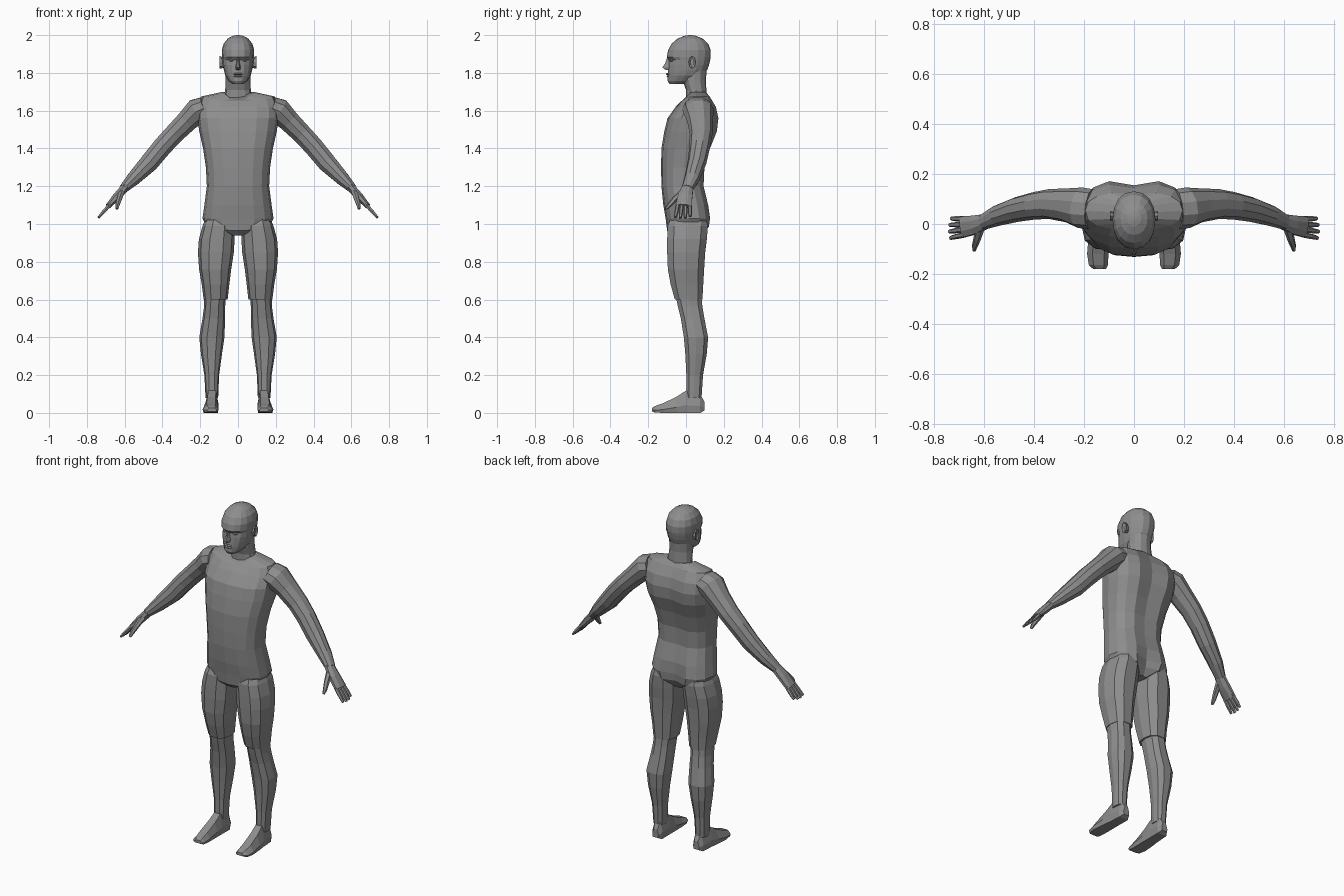
import bpy, bmesh, math
from mathutils import Vector

grey = bpy.data.materials.new("matte_grey")
grey.diffuse_color = (0.27, 0.27, 0.27, 1)


def loft(name, rings, mirror=False):
    """Skin a list of equal-length point rings, closing both ends."""
    bm = bmesh.new()
    rows = [[bm.verts.new(p) for p in ring] for ring in rings]
    n = len(rows[0])
    for a, b in zip(rows, rows[1:]):
        for i in range(n):
            j = (i + 1) % n
            bm.faces.new((a[i], a[j], b[j], b[i]))
    bm.faces.new(rows[0][::-1])
    bm.faces.new(rows[-1])
    bmesh.ops.recalc_face_normals(bm, faces=bm.faces)
    mesh = bpy.data.meshes.new(name)
    bm.to_mesh(mesh)
    bm.free()
    mesh.materials.append(grey)
    obj = bpy.data.objects.new(name, mesh)
    bpy.context.collection.objects.link(obj)
    if mirror:
        mod = obj.modifiers.new("mirror", 'MIRROR')
        mod.use_axis = (True, False, False)
        mod.use_mirror_merge = False
    return obj


def power(v, p):
    return math.copysign(abs(v) ** p, v)


def oval(z, x0, x1, yf, yb, n=16, p=0.8, drop=0.0, groove=0.0):
    """Level ring; drop lowers its front, groove dents the middle of its back."""
    pts = []
    for i in range(n):
        a = 2 * math.pi * i / n
        c, s = math.cos(a), math.sin(a)
        x = (x0 + x1) / 2 + (x1 - x0) / 2 * power(c, p)
        y = (yf + yb) / 2 + (yb - yf) / 2 * power(s, p)
        if s > 0.99:
            y -= groove
        pts.append(Vector((x, y, z - drop * max(0, -s) ** 2)))
    return pts


def limb(name, path, n=8, mirror=True):
    """Tube along (x, y, z, radius across, radius along y)."""
    rings = []
    for i, (x, y, z, r, ry) in enumerate(path):
        a, b = path[max(i - 1, 0)], path[min(i + 1, len(path) - 1)]
        t = (Vector(b[:3]) - Vector(a[:3])).normalized()
        across = Vector((0, 1, 0)).cross(t).normalized()
        along = t.cross(across)
        rings.append([Vector((x, y, z))
                      + across * r * math.cos(2 * math.pi * (k + 0.5) / n)
                      + along * ry * math.sin(2 * math.pi * (k + 0.5) / n)
                      for k in range(n)])
    return loft(name, rings, mirror)


# torso: height, half width, front, back, front drop, spine groove
torso = [
    (0.94, 0.045, -0.075, 0.08, 0, 0), (0.985, 0.165, -0.10, 0.128, 0.02, 0.03),
    (1.03, 0.188, -0.108, 0.135, 0, 0.03), (1.10, 0.178, -0.12, 0.125, 0, 0.015),
    (1.20, 0.165, -0.13, 0.10, 0, 0.012), (1.30, 0.17, -0.132, 0.105, 0, 0.015),
    (1.40, 0.185, -0.13, 0.135, 0, 0.022), (1.49, 0.205, -0.115, 0.172, 0, 0.025),
    (1.56, 0.215, -0.098, 0.18, 0, 0.025), (1.62, 0.215, -0.055, 0.165, 0, 0.02),
    (1.675, 0.195, -0.025, 0.13, 0.025, 0.01), (1.70, 0.08, -0.01, 0.105, 0.045, 0)]
loft("torso", [oval(z, -w, w, f, b, 16, 0.8, d, g) for z, w, f, b, d, g in torso])

# neck
neck = [(1.66, 0.078, 0.0, 0.11), (1.71, 0.068, 0.0, 0.108),
        (1.76, 0.065, -0.018, 0.105), (1.82, 0.065, -0.02, 0.11)]
loft("neck", [oval(z, -w, w, f, b, 12, 0.95) for z, w, f, b in neck])

# head: height, half width, front, back, eye socket depth
head = [
    (1.742, 0.03, -0.088, -0.01, 0), (1.758, 0.05, -0.098, 0.05, 0),
    (1.785, 0.067, -0.097, 0.09, 0), (1.815, 0.075, -0.095, 0.112, 0),
    (1.842, 0.08, -0.094, 0.122, 0.002), (1.868, 0.083, -0.094, 0.128, 0.009),
    (1.884, 0.085, -0.102, 0.131, 0), (1.92, 0.086, -0.095, 0.131, 0),
    (1.955, 0.076, -0.076, 0.117, 0), (1.982, 0.054, -0.044, 0.087, 0),
    (1.996, 0.028, -0.01, 0.053, 0), (2.0, 0.008, 0.014, 0.03, 0)]
rings = []
for z, w, f, b, socket in head:
    ring = oval(z, -w, w, f, b, 16, 0.92)
    for p in ring:
        if p.y < -0.04 and 0.015 < abs(p.x) < 0.07:
            p.y += socket
    rings.append(ring)
loft("head", rings)

# nose, lips and chin details
nose = [(1.88, 0.008, -0.101), (1.85, 0.011, -0.111), (1.828, 0.017, -0.125),
        (1.816, 0.014, -0.108)]
loft("nose", [[Vector((-w, -0.08, z)), Vector((-w * 0.4, y, z)),
               Vector((w * 0.4, y, z)), Vector((w, -0.08, z))] for z, w, y in nose])
for name, z, y in (("upper_lip", 1.794, -0.107), ("lower_lip", 1.782, -0.104)):
    loft(name, [oval(z + dz, -w, w, y + dy, -0.07, 8, 1)
                for dz, w, dy in ((-0.005, 0.022, 0.006), (0, 0.027, 0), (0.005, 0.02, 0.006))])

# eyes and ears
loft("eye", [oval(1.866 + dz, 0.034 - w, 0.034 + w, -0.086 - d, -0.06, 8, 1)
             for dz, w, d in ((-0.007, 0.007, -0.004), (0, 0.014, 0.001),
                              (0.007, 0.008, -0.004))], True)
loft("ear", [[Vector((x, 0.033 + 0.3 * (dz - 0.005) + ry * math.cos(k * math.pi / 4),
                      1.853 + dz + rz * math.sin(k * math.pi / 4))) for k in range(8)]
             for x, ry, rz, dz in ((0.07, 0.012, 0.024, 0), (0.088, 0.018, 0.031, 0.002),
                                   (0.097, 0.019, 0.033, 0.004), (0.09, 0.01, 0.02, 0.003))],
     True)

# arms, from shoulder to wrist
limb("arm", [
    (0.175, 0.06, 1.615, 0.062, 0.08), (0.215, 0.065, 1.60, 0.07, 0.082),
    (0.27, 0.075, 1.545, 0.06, 0.068), (0.34, 0.08, 1.475, 0.055, 0.06),
    (0.40, 0.073, 1.41, 0.054, 0.055), (0.47, 0.058, 1.325, 0.052, 0.05),
    (0.55, 0.033, 1.243, 0.039, 0.042), (0.605, 0.008, 1.188, 0.025, 0.032)], 10)

# hands
limb("palm", [(0.595, 0.01, 1.197, 0.024, 0.032), (0.64, -0.004, 1.147, 0.023, 0.041),
              (0.688, -0.012, 1.094, 0.015, 0.046)])
for k in range(4):
    y0, y1 = 0.02 - 0.021 * k, 0.022 - 0.026 * k
    tip = (0.732, 0.739, 0.74, 0.736)[k]
    limb("finger", [(0.675, y0, 1.107, 0.011, 0.011), (0.71, (y0 + y1) / 2, 1.066, 0.011, 0.011),
                    (tip, y1, 1.772 - tip, 0.007, 0.008)], 6)
limb("thumb", [(0.615, -0.015, 1.172, 0.018, 0.016), (0.629, -0.06, 1.13, 0.015, 0.016),
               (0.638, -0.088, 1.10, 0.012, 0.012), (0.641, -0.106, 1.08, 0.007, 0.007)], 6)

# thighs and shins: height, inner, outer, front, back
thigh = [(1.03, 0.03, 0.17, -0.085, 0.11), (0.99, 0.018, 0.188, -0.102, 0.12),
         (0.92, 0.018, 0.207, -0.104, 0.115), (0.85, 0.022, 0.212, -0.104, 0.106),
         (0.76, 0.036, 0.206, -0.10, 0.10), (0.68, 0.046, 0.192, -0.085, 0.095),
         (0.60, 0.055, 0.182, -0.062, 0.09)]
shin = [(0.62, 0.064, 0.178, -0.058, 0.084), (0.56, 0.068, 0.18, -0.045, 0.09),
        (0.50, 0.068, 0.188, -0.03, 0.10), (0.40, 0.072, 0.205, -0.014, 0.12),
        (0.31, 0.085, 0.196, -0.006, 0.112), (0.20, 0.10, 0.178, 0.0, 0.092),
        (0.08, 0.105, 0.172, 0.0, 0.084)]
for name, rows in (("thigh", thigh), ("shin", shin)):
    loft(name, [oval(*row, 10, 0.82) for row in rows], True)

# feet, heel to toe: y, centre x, half width, bottom, top
foot = [(0.097, 0.135, 0.02, 0.012, 0.06), (0.075, 0.136, 0.034, 0.0, 0.10),
        (0.0, 0.139, 0.036, 0.0, 0.118), (-0.05, 0.142, 0.04, 0.0, 0.085),
        (-0.12, 0.145, 0.043, 0.0, 0.052), (-0.165, 0.143, 0.038, 0.002, 0.036),
        (-0.18, 0.138, 0.026, 0.008, 0.026)]
loft("foot", [[Vector((cx + w * sx, y, lo + (hi - lo) * h))
               for sx, h in ((-0.85, 0), (0.85, 0), (1, 0.35), (0.5, 1), (-0.6, 1), (-1, 0.4))]
              for y, cx, w, lo, hi in foot], True)
